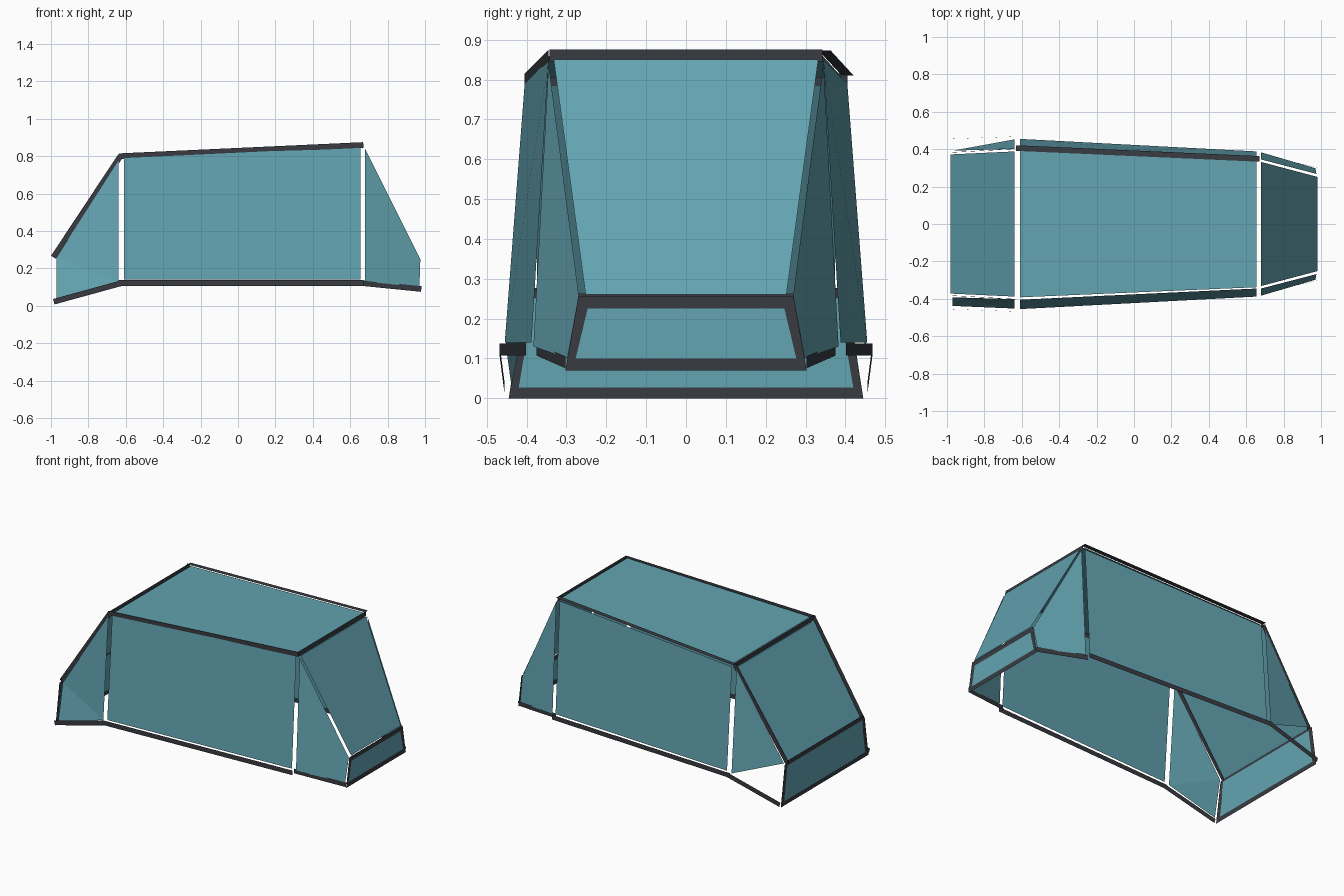
import bpy
from mathutils import Vector

if "Cube" in bpy.data.objects:
    bpy.data.objects.remove(bpy.data.objects["Cube"])


def material(name, rgb):
    m = bpy.data.materials.new(name)
    m.diffuse_color = (*rgb, 1)
    m.use_nodes = True
    m.node_tree.nodes["Principled BSDF"].inputs["Base Color"].default_value = m.diffuse_color
    return m


TEAL = material("teal_panel", (0.125, 0.37, 0.44))
DARK = material("charcoal_trim", (0.04, 0.044, 0.054))


def sheet(name, pts, mat):
    """Single flat sheet through the given corners."""
    me = bpy.data.meshes.new(name)
    me.from_pydata([tuple(p) for p in pts], [], [list(range(len(pts)))])
    me.materials.append(mat)
    ob = bpy.data.objects.new(name, me)
    bpy.context.collection.objects.link(ob)
    return ob


def cross_panel(name, x0, y0, z0, x1, y1, z1):
    """Panel symmetric across the width, from one x/z line to another."""
    sheet(name, [(x0, -y0, z0), (x1, -y1, z1), (x1, y1, z1), (x0, y0, z0)], TEAL)


def strip(name, a, b, across):
    """Flat trim strip from a to b, its width running along 'across'."""
    a, b, w = Vector(a), Vector(b), Vector(across).normalized() * 0.015
    sheet(name, [a - w, b - w, b + w, a + w], DARK)


def side_strip(name, a, b):
    """Strip lying in an upright lengthwise plane."""
    strip(name, a, b, (a[2] - b[2], 0, b[0] - a[0]))


# Roof, sloped ends and low upright end panels
cross_panel("roof", -0.61, 0.392, 0.805, 0.655, 0.338, 0.865)
cross_panel("front_slope", -0.982, 0.372, 0.262, -0.638, 0.388, 0.79)
cross_panel("rear_slope", 0.678, 0.332, 0.85, 0.98, 0.252, 0.26)
cross_panel("front_end_panel", -0.985, 0.42, 0.027, -0.985, 0.382, 0.25)
cross_panel("rear_end_panel", 0.98, 0.277, 0.10, 0.98, 0.247, 0.225)

for s, side in ((-1, "right"), (1, "left")):
    # Side walls
    sheet(side + "_middle_wall", [(-0.61, s * 0.455, 0.14), (0.655, s * 0.388, 0.14),
                                  (0.655, s * 0.345, 0.85), (-0.61, s * 0.405, 0.79)], TEAL)
    sheet(side + "_rear_wall", [(0.68, s * 0.383, 0.13), (0.97, s * 0.298, 0.10),
                                (0.975, s * 0.268, 0.25), (0.68, s * 0.345, 0.84)], TEAL)
    sheet(side + "_front_wall", [(-0.64, s * 0.452, 0.13), (-0.97, s * 0.392, 0.26),
                                 (-0.64, s * 0.402, 0.775)], TEAL)
    # Lower rails
    side_strip(side + "_middle_rail", (-0.64, s * 0.468, 0.122), (0.67, s * 0.402, 0.122))
    side_strip(side + "_front_rail", (-0.985, s * 0.455, 0.022), (-0.62, s * 0.468, 0.122))
    side_strip(side + "_rear_rail", (0.66, s * 0.375, 0.122), (0.98, s * 0.302, 0.09))
    # Sloped trim and end posts
    side_strip(side + "_front_slope_trim", (-0.987, s * 0.382, 0.26), (-0.627, s * 0.402, 0.803))
    strip(side + "_front_end_post", (-0.985, s * 0.43, 0.0), (-0.985, s * 0.39, 0.26), (0, 1, 0))
    strip(side + "_rear_end_post", (0.98, s * 0.288, 0.07), (0.98, s * 0.255, 0.255), (0, 1, 0))

# Lower front corner, closed on one side only
sheet("right_front_corner", [(-0.64, -0.452, 0.13), (-0.97, -0.438, 0.03),
                             (-0.97, -0.392, 0.26)], TEAL)

# Roof edge trim: upright on one side, lying flat on the other
side_strip("right_roof_trim", (-0.635, -0.405, 0.80), (0.67, -0.345, 0.86))
strip("left_roof_trim", (-0.63, 0.406, 0.81), (0.67, 0.348, 0.873), (0, 1, 0))

# Crosswise trim bars
for name, x, y, z in (("front_roof_bar", -0.627, 0.405, 0.80), ("rear_roof_bar", 0.668, 0.343, 0.86),
                      ("front_end_top_bar", -0.987, 0.385, 0.262), ("front_end_bottom_bar", -0.985, 0.44, 0.015),
                      ("rear_end_top_bar", 0.98, 0.262, 0.24), ("rear_end_bottom_bar", 0.98, 0.298, 0.085)):
    strip(name, (x, -y, z), (x, y, z), (0, 0, 1))
